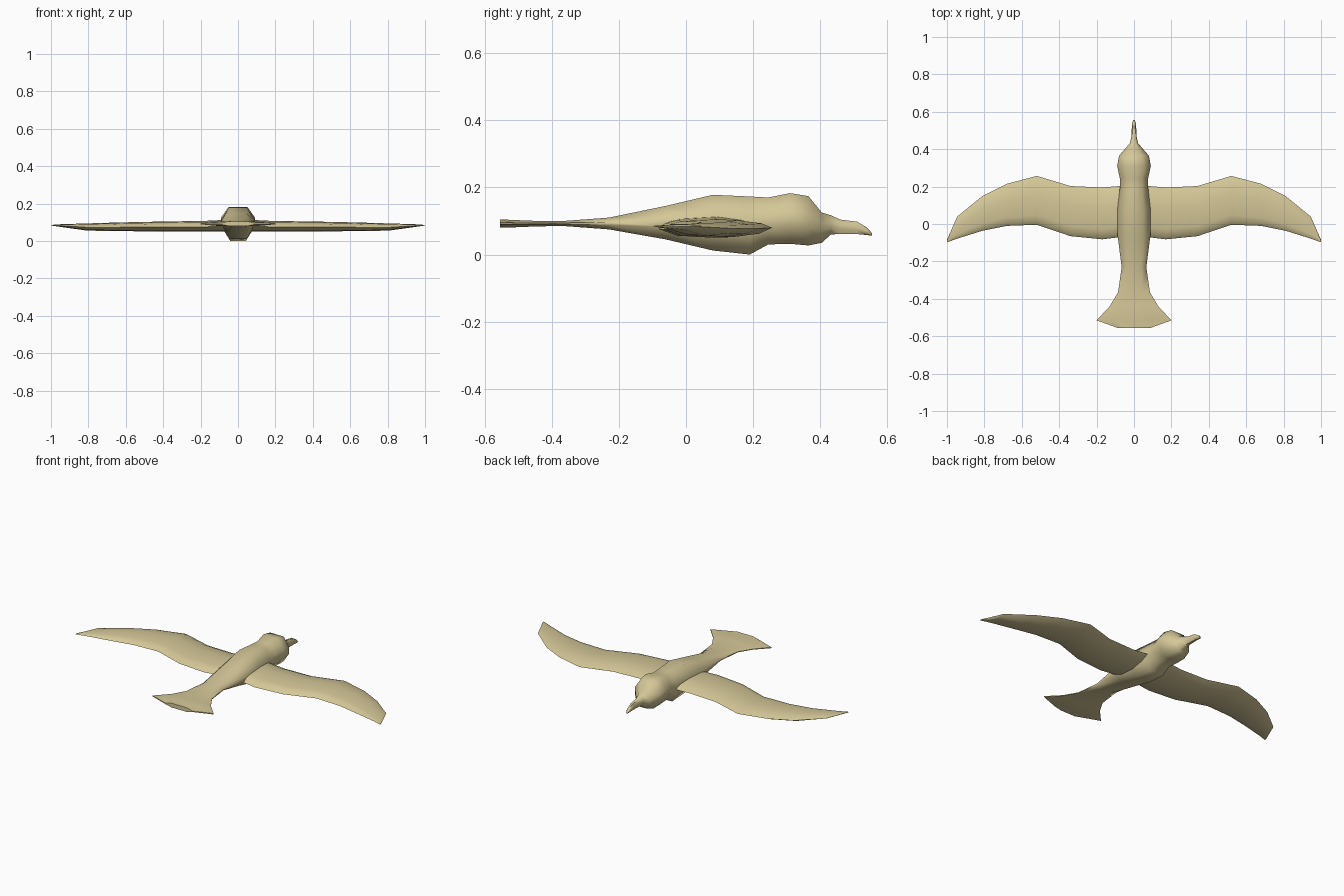
import bpy, bmesh, math

tan = bpy.data.materials.new("tan_plumage")
tan.diffuse_color = (0.66, 0.57, 0.31, 1)


def loft(name, rings):
    """Skin a row of equal-sized closed rings and cap both ends."""
    bm = bmesh.new()
    rows = [[bm.verts.new(p) for p in ring] for ring in rings]
    n = len(rows[0])
    for a, b in zip(rows, rows[1:]):
        for i in range(n):
            j = (i + 1) % n
            bm.faces.new((a[i], a[j], b[j], b[i]))
    bm.faces.new(rows[0])
    bm.faces.new(rows[-1])
    bmesh.ops.recalc_face_normals(bm, faces=bm.faces)
    mesh = bpy.data.meshes.new(name)
    bm.to_mesh(mesh)
    bm.free()
    mesh.materials.append(tan)
    obj = bpy.data.objects.new(name, mesh)
    bpy.context.collection.objects.link(obj)
    bpy.ops.object.select_all(action='DESELECT')
    obj.select_set(True)
    bpy.context.view_layer.objects.active = obj
    bpy.ops.object.shade_smooth_by_angle(angle=math.radians(62))
    return obj


# Body from fanned tail to beak: y, half width, bottom z, top z
body = [
    (-0.555, 0.09, 0.080, 0.105), (-0.515, 0.20, 0.081, 0.103),
    (-0.44, 0.13, 0.084, 0.100), (-0.365, 0.085, 0.085, 0.100),
    (-0.23, 0.066, 0.075, 0.110), (-0.06, 0.088, 0.045, 0.145),
    (0.08, 0.088, 0.012, 0.178), (0.19, 0.076, 0.000, 0.173),
    (0.245, 0.076, 0.030, 0.170), (0.31, 0.090, 0.032, 0.183),
    (0.365, 0.080, 0.027, 0.174), (0.405, 0.045, 0.035, 0.125),
    (0.432, 0.022, 0.060, 0.117), (0.46, 0.015, 0.061, 0.104),
    (0.51, 0.012, 0.061, 0.098), (0.54, 0.010, 0.058, 0.080),
    (0.555, 0.004, 0.056, 0.063),
]
section = [(0.55, 1), (1, 0.25), (1, -0.25), (0.55, -1),
           (-0.55, -1), (-1, -0.25), (-1, 0.25), (-0.55, 1)]
loft("bird_body", [[(w * u, y, (b + t) / 2 + (t - b) / 2 * v) for u, v in section]
                   for y, w, b, t in body])

# Wing from root to tip: x, leading y, trailing y, bottom z, top z
wing = [
    (0.05, 0.205, -0.07, 0.050, 0.115), (0.09, 0.202, -0.072, 0.050, 0.112),
    (0.17, 0.195, -0.082, 0.050, 0.108), (0.34, 0.203, -0.065, 0.050, 0.105),
    (0.52, 0.257, -0.004, 0.052, 0.102), (0.68, 0.215, -0.010, 0.053, 0.098),
    (0.81, 0.150, -0.036, 0.056, 0.094), (0.945, 0.040, -0.078, 0.075, 0.090),
    (1.00, -0.085, -0.098, 0.083, 0.086),
]
# Airfoil: chord fraction, height fraction
foil = [(0, 0.55), (0.12, 0.82), (0.4, 1), (0.8, 0.9), (0.93, 0.75),
        (1, 0.45), (0.8, 0.1), (0.45, 0), (0.15, 0.2)]
for name, side in (("right_wing", 1), ("left_wing", -1)):
    loft(name, [[(side * x, le + (te - le) * c, b + (t - b) * h) for c, h in foil]
                for x, le, te, b, t in wing])
